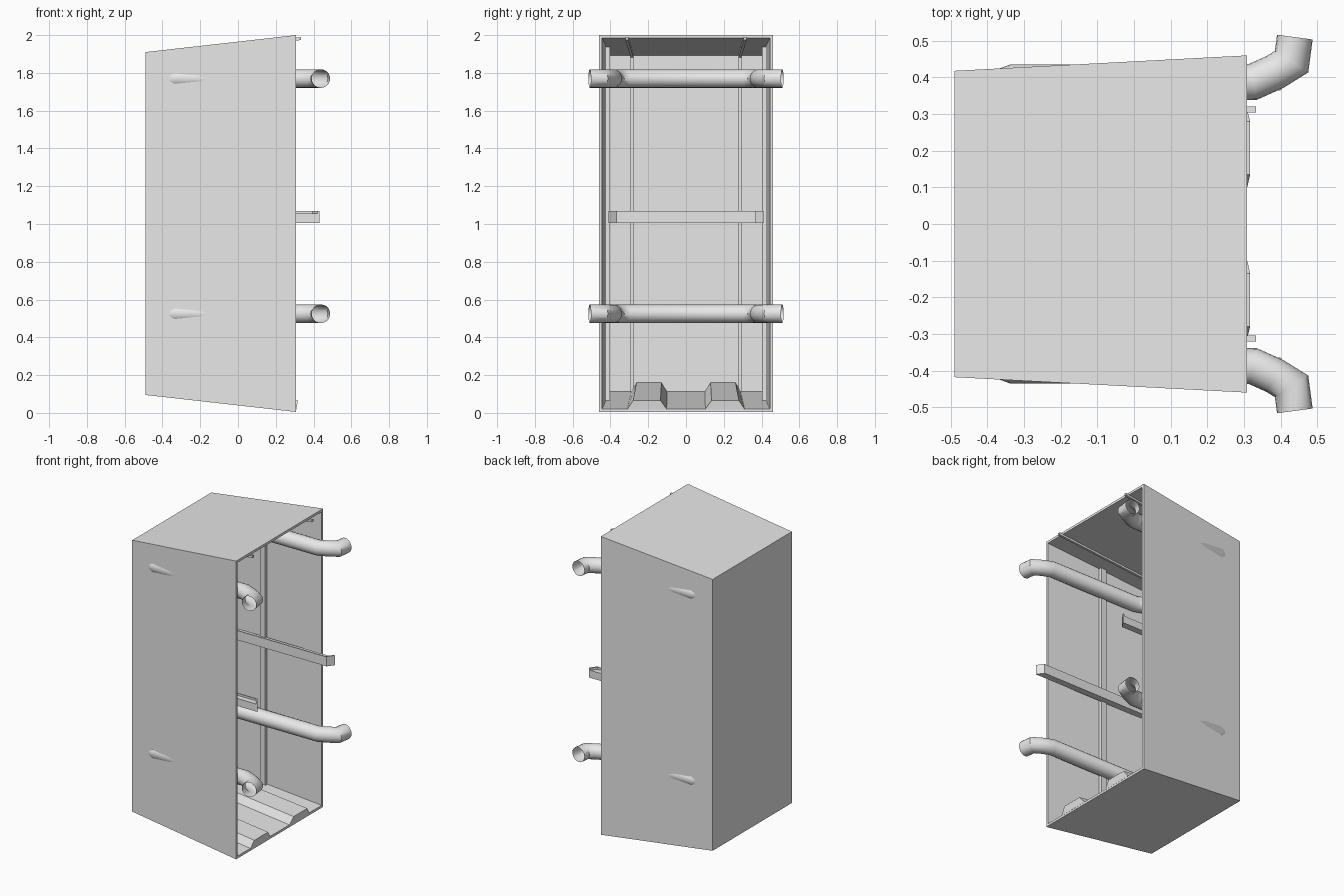
import bpy, bmesh, math
from mathutils import Vector

cube = bpy.data.objects.get("Cube")
if cube:
    bpy.data.objects.remove(cube)

grey = bpy.data.materials.new("plain_grey")
grey.use_nodes = True
grey.diffuse_color = (0.8, 0.8, 0.8, 1)
grey.node_tree.nodes["Principled BSDF"].inputs["Base Color"].default_value = (0.8, 0.8, 0.8, 1)


def finish(bm, name):
    bmesh.ops.recalc_face_normals(bm, faces=bm.faces)
    mesh = bpy.data.meshes.new(name)
    bm.to_mesh(mesh)
    bm.free()
    mesh.materials.append(grey)
    obj = bpy.data.objects.new(name, mesh)
    bpy.context.collection.objects.link(obj)
    return obj


def loft(name, profiles, cap=True):
    """Join successive closed rings of points."""
    bm = bmesh.new()
    rings = [[bm.verts.new(p) for p in ring] for ring in profiles]
    for a, b in zip(rings, rings[1:]):
        for i in range(len(a)):
            j = (i + 1) % len(a)
            bm.faces.new((a[i], a[j], b[j], b[i]))
    if cap:
        bm.faces.new(rings[0])
        bm.faces.new(rings[-1])
    return finish(bm, name)


def rect(x, y, z0, z1):
    return [(x, -y, z0), (x, y, z0), (x, y, z1), (x, -y, z1)]


def box(name, x0, x1, y0, y1, z0, z1):
    return loft(name, [[(x, y0, z0), (x, y1, z0), (x, y1, z1), (x, y0, z1)]
                       for x in (x0, x1)])


def tube(name, path, radius, sides=20):
    """Open-ended pipe with mitred bends along a level path."""
    pts = [Vector(p) for p in path]
    rings = []
    for i, p in enumerate(pts):
        before = (p - pts[max(i - 1, 0)]).normalized()
        after = (pts[min(i + 1, len(pts) - 1)] - p).normalized()
        tangent = (before + after).normalized()
        side = Vector((-tangent.y, tangent.x, 0))
        stretch = 1 / max(tangent.dot(after if after.length else before), 0.5)
        rings.append([p + side * math.cos(t) * radius * stretch
                      + Vector((0, 0, math.sin(t) * radius))
                      for t in (k * math.tau / sides for k in range(sides))])
    obj = loft(name, rings, cap=False)
    bpy.ops.object.select_all(action='DESELECT')
    obj.select_set(True)
    bpy.context.view_layer.objects.active = obj
    bpy.ops.object.shade_smooth_by_angle(angle=math.radians(40))
    return obj


# Tapered open box with thin walls
loft("case_shell", [rect(-0.49, 0.418, 0.095, 1.91), rect(0.308, 0.46, 0.005, 2.0),
                    rect(0.308, 0.444, 0.021, 1.984), rect(-0.472, 0.402, 0.113, 1.892)])

# U-shaped pipes with flared open ends
half = [(0.439, 0.51), (0.43, 0.443), (0.385, 0.415), (0.325, 0.388),
        (-0.33, 0.386), (-0.385, 0.365), (-0.41, 0.31)]
for name, z in (("upper_pipe", 1.77), ("lower_pipe", 0.525)):
    path = [(x, y, z) for x, y in half] + [(x, -y, z) for x, y in reversed(half)]
    tube(name, path, 0.049)

# Middle rail: back bar plus two trough-like arms with slanted tips
box("rail_back", -0.472, -0.42, -0.40, 0.40, 1.005, 1.055)
box("rail_back_lip", -0.43, -0.42, -0.37, 0.37, 1.055, 1.068)
for s, label in ((1, "left"), (-1, "right")):
    loft("rail_arm_" + label, [
        [(-0.46, s * 0.365, z), (0.40, s * 0.365, z), (0.432, s * 0.41, z), (-0.46, s * 0.41, z)]
        for z in (1.005, 1.055)])
    box("rail_inner_lip_" + label, -0.46, 0.40, s * 0.365, s * 0.372, 1.055, 1.068)
    loft("rail_tip_lip_" + label, [
        [(0.39, s * 0.365, z), (0.40, s * 0.365, z), (0.432, s * 0.41, z), (0.42, s * 0.41, z)]
        for z in (1.055, 1.07)])

    # Ribs on the side wall, back wall and ceiling
    box("side_rib_" + label, -0.12, -0.08, s * 0.402, s * 0.432, 0.058, 1.942)
    box("back_rib_" + label, -0.475, -0.455, s * 0.278, s * 0.293, 0.11, 1.89)
    loft("ceiling_rib_" + label, [
        [(x, s * (y - 0.008), z), (x, s * (y + 0.008), z),
         (x, s * (y + 0.008), z + 0.015), (x, s * (y - 0.008), z + 0.015)]
        for x, y, z in ((-0.472, 0.285, 1.88), (0.333, 0.313, 1.974))])

    # Raised floor ridge, tapering with the case
    loft("floor_ridge_" + label, [
        [(x, s * a, z), (x + 0.008, s * b, z + 0.048),
         (x + 0.008, s * c, z + 0.048), (x, s * d, z)]
        for x, z, a, b, c, d in ((-0.48, 0.112, 0.10, 0.13, 0.262, 0.29),
                                 (0.309, 0.018, 0.10, 0.135, 0.28, 0.312))])
